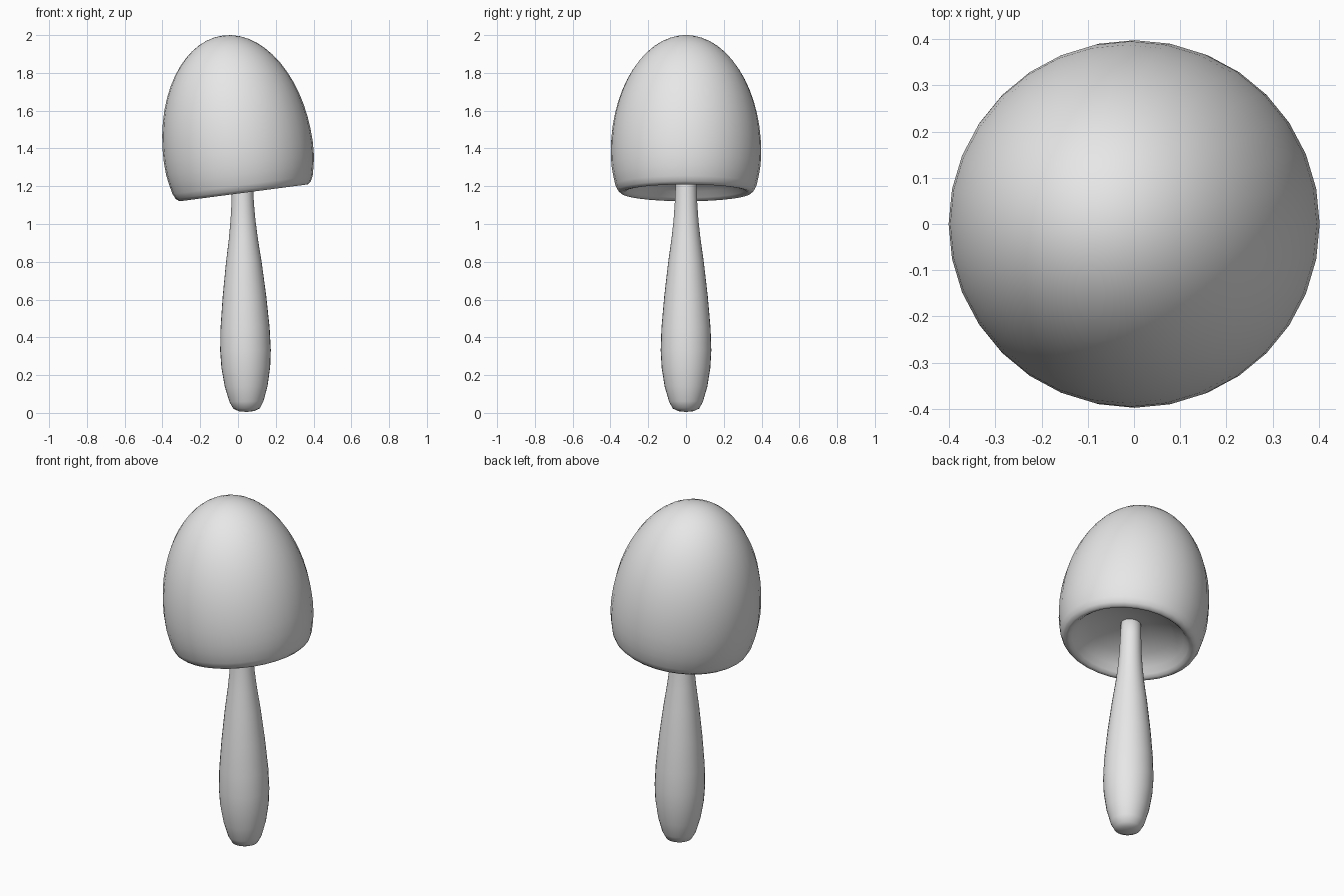
import bpy
import bmesh
import math

if "Cube" in bpy.data.objects:
    bpy.data.objects.remove(bpy.data.objects["Cube"])

SEGMENTS = 32

grey = bpy.data.materials.new("plain grey")
grey.diffuse_color = (0.8, 0.8, 0.8, 1.0)
grey.use_nodes = True
grey.node_tree.nodes["Principled BSDF"].inputs["Base Color"].default_value = grey.diffuse_color


def lathe(name, profile, location, tilt):
    """Spin an (r, z) profile around z into a smooth closed solid."""
    bm = bmesh.new()
    verts = [bm.verts.new((r, 0, z)) for r, z in profile]
    edges = [bm.edges.new(pair) for pair in zip(verts, verts[1:])]
    bmesh.ops.spin(bm, geom=verts + edges, cent=(0, 0, 0), axis=(0, 0, 1),
                   angle=math.tau, steps=SEGMENTS, use_duplicate=False)
    bmesh.ops.remove_doubles(bm, verts=bm.verts[:], dist=0.0005)
    bmesh.ops.recalc_face_normals(bm, faces=bm.faces[:])
    for face in bm.faces:
        face.smooth = True
    mesh = bpy.data.meshes.new(name)
    bm.to_mesh(mesh)
    bm.free()
    mesh.materials.append(grey)
    obj = bpy.data.objects.new(name, mesh)
    bpy.context.collection.objects.link(obj)
    obj.location = location
    obj.rotation_euler = (0, math.radians(tilt), 0)
    return obj


# Stem: bulging foot tapering to a slim neck that meets the cap's hollow
stem_profile = [(0, 0.005), (0.04, 0.009), (0.07, 0.023), (0.09, 0.06),
                (0.113, 0.14), (0.129, 0.24), (0.134, 0.33), (0.13, 0.45),
                (0.115, 0.62), (0.094, 0.8), (0.077, 0.92), (0.066, 1.02),
                (0.06, 1.1), (0.056, 1.2), (0.053, 1.33), (0, 1.33)]
lathe("stem", stem_profile, (0.046, 0, 0), -1.1)

# Cap: elliptical dome, rolled rim and shallow hollow underside
dome = [(0.398 * math.sin(a), 0.22 + 0.62 * math.cos(a))
        for a in (math.pi / 2 * i / 14 for i in range(15))]
rim = [(0.395, 0.15), (0.387, 0.1), (0.374, 0.042), (0.361, 0.015),
       (0.343, 0.0), (0.325, 0.003), (0.31, 0.015)]
hollow = [(0.285, 0.045), (0.22, 0.085), (0.1, 0.115), (0, 0.12)]
lathe("cap", dome + rim + hollow, (0.03, 0, 1.165), -7.5)
